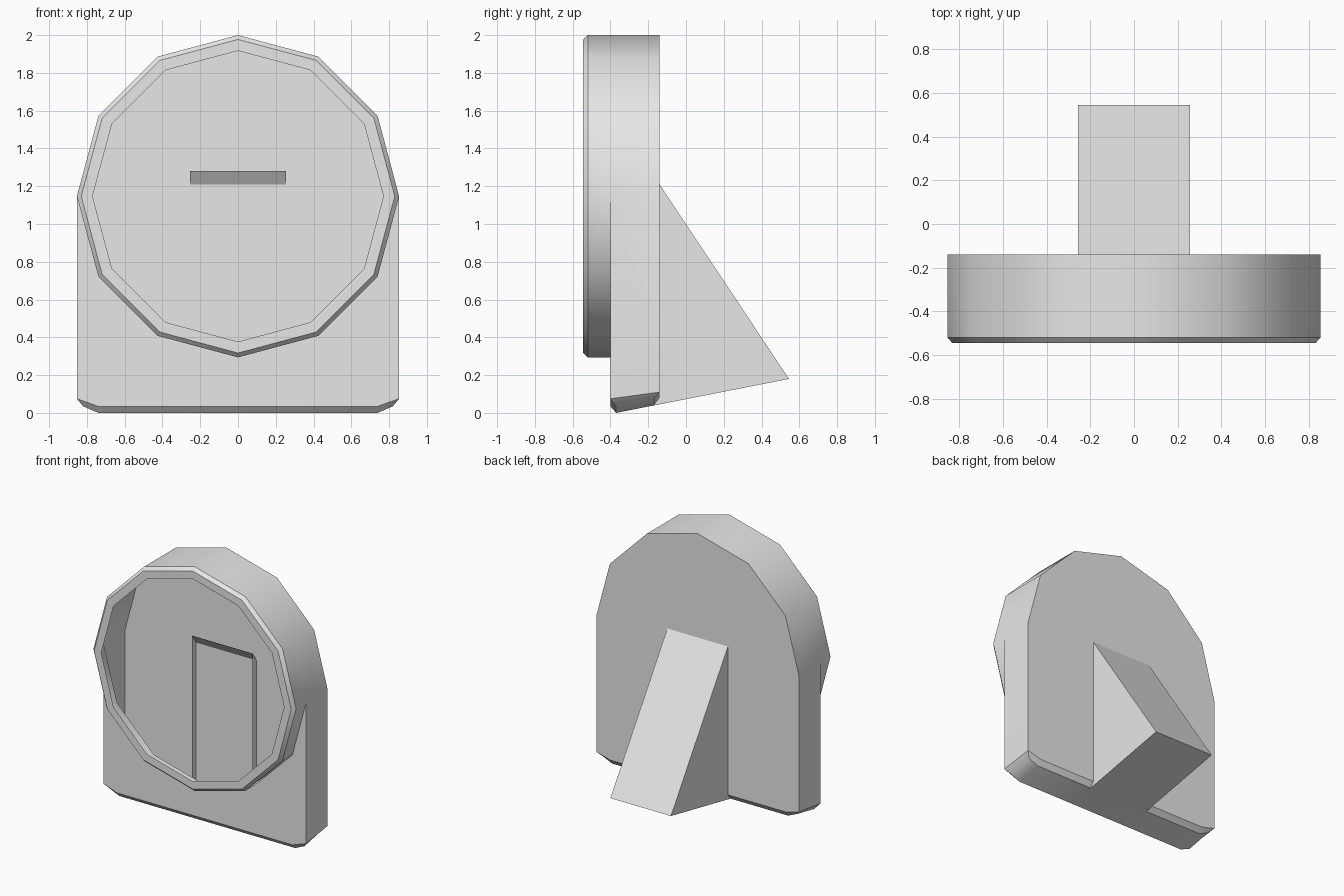
import bpy, bmesh, math

cube = bpy.data.objects.get("Cube")
if cube:
    bpy.data.objects.remove(cube)

# One plain grey for everything
grey = bpy.data.materials.new("light_grey")
grey.use_nodes = True
grey.diffuse_color = (0.8, 0.8, 0.8, 1)
grey.node_tree.nodes["Principled BSDF"].inputs["Base Color"].default_value = (0.8, 0.8, 0.8, 1)

SIDES, R, CZ = 12, 0.853, 1.147
HALF = SIDES // 2
BACK, PLATE, RIM = -0.14, -0.40, -0.52


def polygon(r, y):
    """Ring of points, starting at +x and going over the top."""
    return [(r * math.cos(math.tau * i / SIDES), y, CZ + r * math.sin(math.tau * i / SIDES))
            for i in range(SIDES)]


def strip(faces, a, b, closed=False):
    """Quads between two rows of points."""
    n = len(a)
    for i in range(n if closed else n - 1):
        j = (i + 1) % n
        faces.append([a[i], a[j], b[j], b[i]])


def build(name, faces):
    """Weld a list of point loops into one object."""
    bm = bmesh.new()
    for loop in faces:
        bm.faces.new([bm.verts.new(p) for p in loop])
    bmesh.ops.remove_doubles(bm, verts=bm.verts, dist=0.0005)
    bmesh.ops.recalc_face_normals(bm, faces=bm.faces)
    mesh = bpy.data.meshes.new(name)
    bm.to_mesh(mesh)
    bm.free()
    mesh.materials.append(grey)
    obj = bpy.data.objects.new(name, mesh)
    bpy.context.collection.objects.link(obj)
    bpy.ops.object.select_all(action='DESELECT')
    obj.select_set(True)
    bpy.context.view_layer.objects.active = obj
    bpy.ops.object.shade_smooth_by_angle(angle=math.radians(35))
    return obj


# Hollow case: round rim in front, arched body behind it
case = []
rim, plate, back = (polygon(R, y) for y in (RIM, PLATE, BACK))
lip = polygon(0.83, -0.545)
strip(case, polygon(0.77, -0.545), lip, True)
strip(case, lip, rim, True)
strip(case, rim, plate, True)
strip(case, plate[:HALF + 1], back[:HALF + 1])

# Sloping foot with bevelled edges: y, side x, side z, middle z
foot = [[(x, y, z) for x, z in ((sx, sz), (0.74, mz), (-0.74, mz), (-sx, sz))]
        for y, sx, sz, mz in ((PLATE, R, 0.075, 0.035), (-0.37, 0.82, 0.035, 0.0),
                              (-0.17, 0.82, 0.075, 0.04), (BACK, R, 0.11, 0.08))]
for a, b in zip(foot, foot[1:]):
    strip(case, a, b)
for end, k in ((0, 0), (-1, HALF)):
    case.append([row[end] for row in foot])
    case.append([plate[k], back[k], foot[-1][end], foot[0][end]])

# Front plate around the rim, and the closed back
case.append(plate[HALF:] + plate[:1] + foot[0])
case.append(back[:HALF + 1] + foot[-1][::-1])
build("case", case)

# Wedge stand, its open front edge reaching just inside the case
W = 0.255
profile = [(-0.187, 0.036), (0.545, 0.18), (-0.187, 1.28)]
left, right = ([(x, y, z) for y, z in profile] for x in (W, -W))
stand = [left, right]
strip(stand, left, right)
build("stand", stand)
